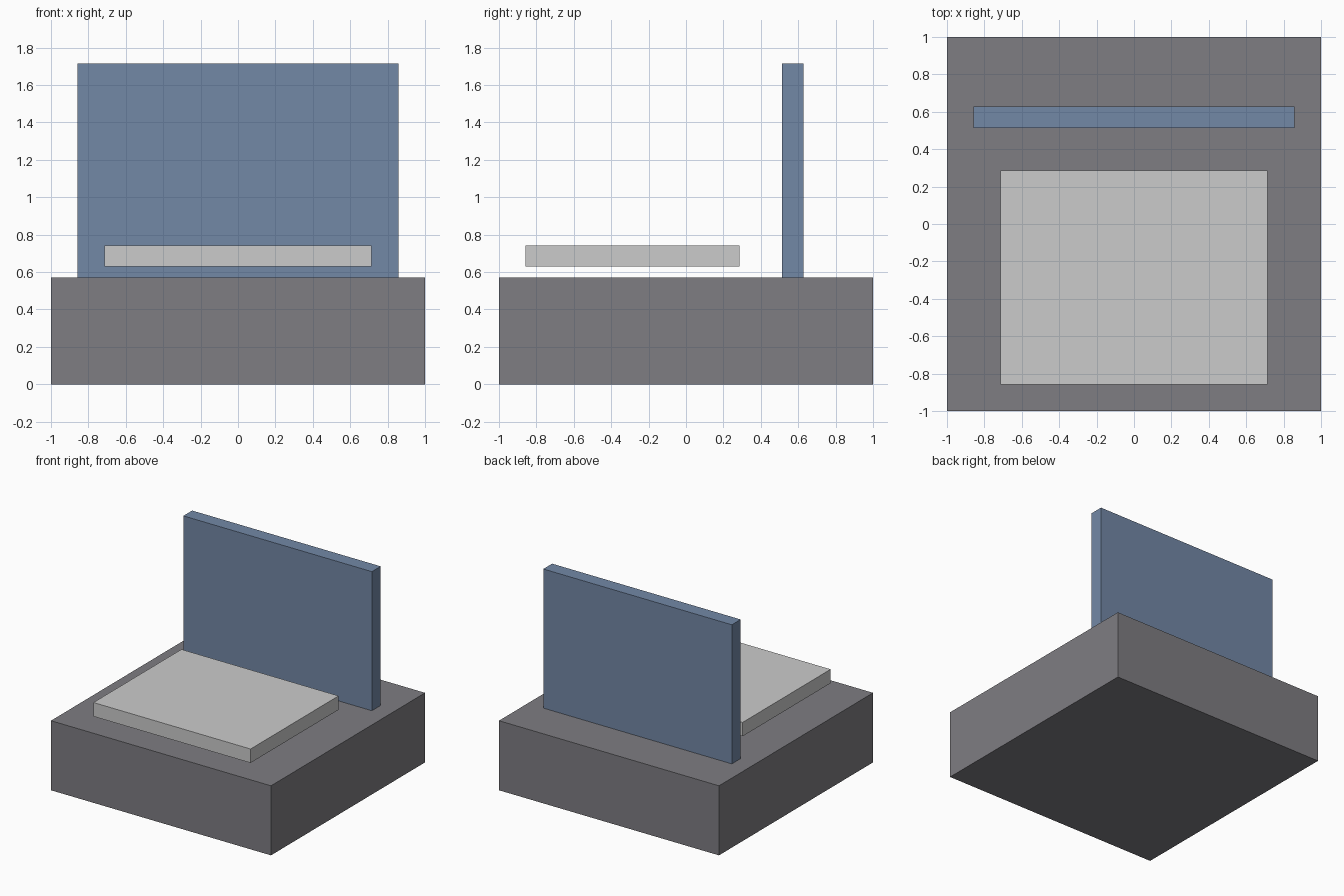
import bpy

if "Cube" in bpy.data.objects:
    bpy.data.objects.remove(bpy.data.objects["Cube"])

U = 2 / 3.5  # design unit: the base is 3.5 units wide and 1 unit tall


def box(name, size, centre, color=None):
    """Box with given size and centre, in design units."""
    bpy.ops.mesh.primitive_cube_add(size=1, location=[c * U for c in centre])
    ob = bpy.context.object
    ob.name = name
    ob.scale = [s * U for s in size]
    bpy.ops.object.transform_apply(location=False, rotation=False, scale=True)
    if color:
        mat = bpy.data.materials.new(name + "_material")
        mat.diffuse_color = (*color, 1)
        mat.use_nodes = True
        mat.node_tree.nodes["Principled BSDF"].inputs["Base Color"].default_value = mat.diffuse_color
        ob.data.materials.append(mat)
    return ob


# Square block standing on the ground
box("base", (3.5, 3.5, 1), (0, 0, 0.5), (0.21, 0.205, 0.223))

# Thin slab hovering just above the base
box("seat_pad", (2.5, 2, 0.2), (0, -0.5, 1.2))

# Upright blue panel resting on the base
box("back_panel", (3, 0.2, 2), (0, 1, 2), (0.171, 0.246, 0.381))
